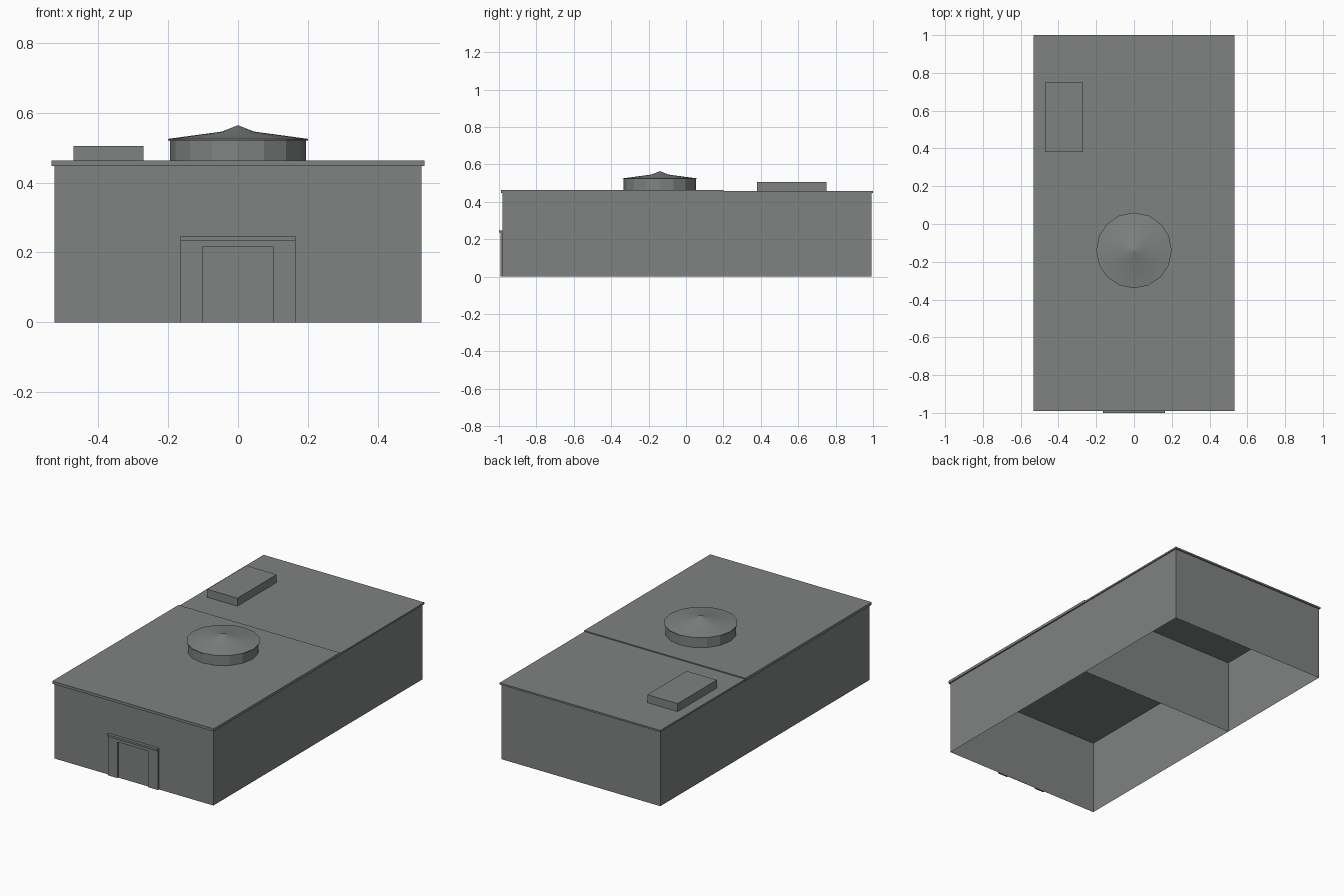
import bpy
import bmesh
from mathutils import Matrix, Vector

if "Cube" in bpy.data.objects:
    bpy.data.objects.remove(bpy.data.objects["Cube"], do_unlink=True)

# Single grey finish
grey = bpy.data.materials.new("building grey")
grey.use_nodes = True
COLOR = (0.21, 0.225, 0.22, 1)
grey.diffuse_color = COLOR
grey.node_tree.nodes["Principled BSDF"].inputs["Base Color"].default_value = COLOR


def finish(name, bm):
    mesh = bpy.data.meshes.new(name)
    bm.to_mesh(mesh)
    bm.free()
    mesh.materials.append(grey)
    obj = bpy.data.objects.new(name, mesh)
    bpy.context.collection.objects.link(obj)
    return obj


def box(name, x, y, z, open_ends=False):
    """Box from (min, max) ranges; open_ends leaves only the four walls."""
    bm = bmesh.new()
    lo, hi = Vector((x[0], y[0], z[0])), Vector((x[1], y[1], z[1]))
    bmesh.ops.create_cube(bm, size=1, matrix=Matrix.Translation((lo + hi) / 2)
                          @ Matrix.Diagonal((*(hi - lo), 1)))
    if open_ends:
        caps = [f for f in bm.faces if abs(f.normal.z) > 0.5]
        bmesh.ops.delete(bm, geom=caps, context='FACES_ONLY')
    return finish(name, bm)


def ring_stack(name, center, profile, sides):
    """Revolved solid; profile is (radius, z) rings from bottom to tip."""
    bm = bmesh.new()
    rings = []
    for radius, z in profile:
        made = bmesh.ops.create_circle(bm, segments=sides, radius=radius,
                                       matrix=Matrix.Translation((*center, z)))
        rings.append(made["verts"])
    for low, high in zip(rings, rings[1:]):
        for i in range(sides):
            j = (i + 1) % sides
            bm.faces.new((low[i], low[j], high[j], high[i]))
    bm.faces.new(rings[0])
    bm.faces.new(rings[-1])
    bmesh.ops.remove_doubles(bm, verts=bm.verts, dist=0.0001)
    bmesh.ops.recalc_face_normals(bm, faces=bm.faces)
    return finish(name, bm)


FRONT, SPLIT, BACK = -0.982, 0.2, 0.992
HALF, EAVE = 0.525, 0.447

# Hollow halls, open underneath, with a shared partition
box("front_hall_walls", (-HALF, HALF), (FRONT, SPLIT), (0, EAVE), True)
back = box("back_hall_walls", (-HALF, HALF), (SPLIT, BACK), (0, EAVE), True)
bm = bmesh.new()
bm.from_mesh(back.data)
shared = [f for f in bm.faces if f.calc_center_median().y < SPLIT + 0.01]
bmesh.ops.delete(bm, geom=shared, context='FACES')
bm.to_mesh(back.data)
bm.free()

# Roof slabs, the back one slightly lower
box("front_roof", (-0.533, 0.533), (-0.99, SPLIT), (EAVE, 0.463))
box("back_roof", (-0.531, 0.531), (SPLIT, 1.0), (EAVE, 0.457))

# Rooftop equipment box
box("roof_unit", (-0.47, -0.27), (0.38, 0.75), (0.455, 0.505))

# Round lantern with a peaked cap
CENTER = (0, -0.14)
ring_stack("lantern_drum", CENTER, [(0.194, 0.46), (0.194, 0.523)], 16)
cap = ring_stack("lantern_cap", CENTER,
                 [(0.2, 0.521), (0.2, 0.525), (0.045, 0.546), (0.0005, 0.564)], 16)
bpy.ops.object.select_all(action='DESELECT')
cap.select_set(True)
bpy.context.view_layer.objects.active = cap
bpy.ops.object.shade_smooth_by_angle()

# Entrance: jambs, header, projecting lintel and recessed door
for side, sign in (("left", 1), ("right", -1)):
    box(side + "_jamb", sorted((sign * 0.101, sign * 0.165)), (-0.992, FRONT), (0, 0.235))
box("door_header", (-0.101, 0.101), (-0.992, FRONT), (0.215, 0.235))
box("door_lintel", (-0.165, 0.165), (-1.0, FRONT), (0.235, 0.247))
box("door_panel", (-0.101, 0.101), (-0.984, FRONT), (0, 0.215))
